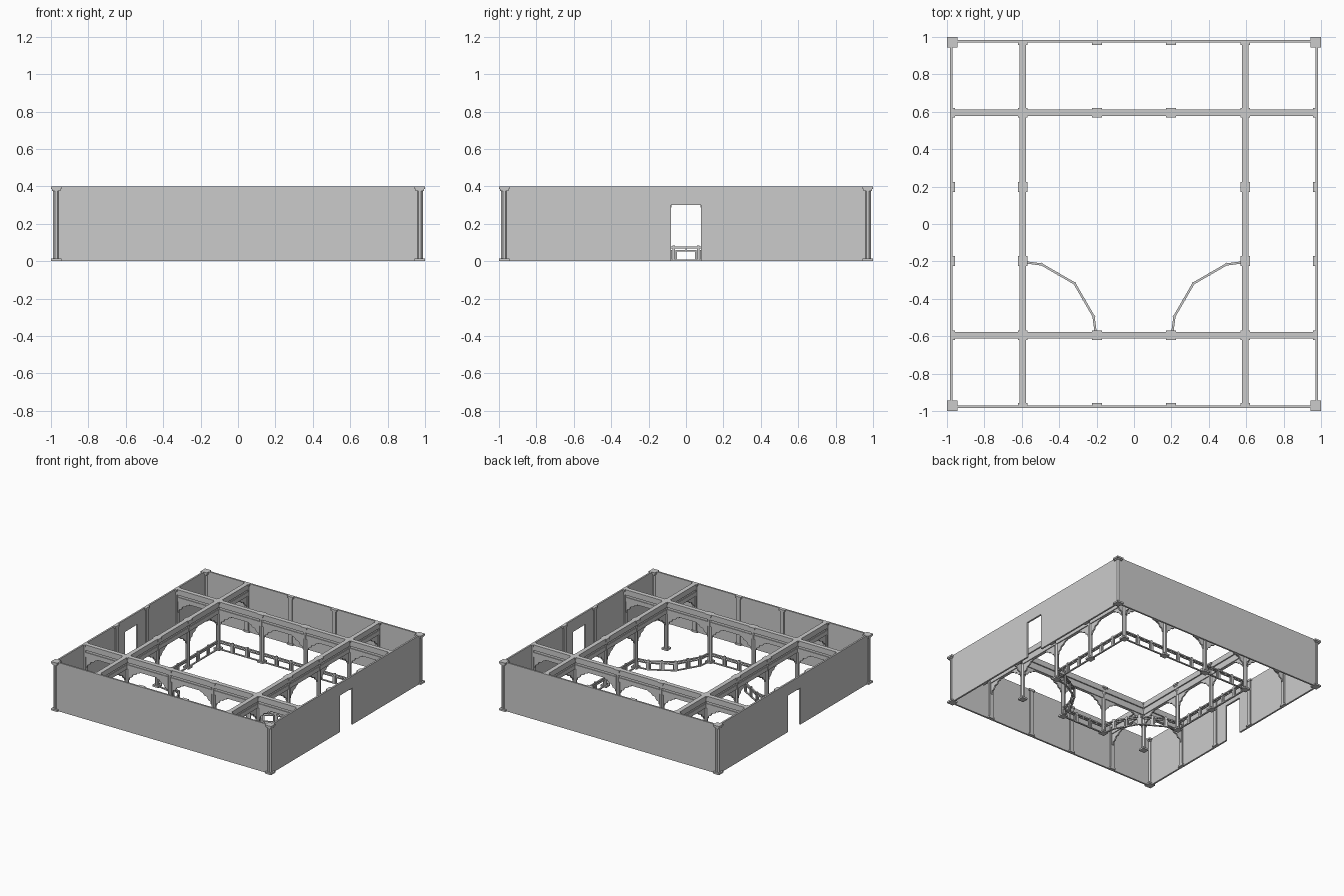
import bpy, bmesh, math
from mathutils import Matrix, Vector

cube = bpy.data.objects.get("Cube")
if cube:
    bpy.data.objects.remove(cube)

stone = bpy.data.materials.new("plain_grey")
stone.use_nodes = True
GREY = (0.6, 0.6, 0.6, 1)
stone.diffuse_color = GREY
stone.node_tree.nodes["Principled BSDF"].inputs["Base Color"].default_value = GREY

H, WALL, GRID, BAY = 0.4, 0.977, 0.595, 0.198
SIDES = (-1, 1)


def finish(name, bm):
    mesh = bpy.data.meshes.new(name)
    bmesh.ops.recalc_face_normals(bm, faces=bm.faces)
    bm.to_mesh(mesh)
    bm.free()
    mesh.materials.append(stone)
    obj = bpy.data.objects.new(name, mesh)
    bpy.context.collection.objects.link(obj)
    return obj


def box(bm, x, y, z0, z1, sx, sy, angle=0):
    m = (Matrix.Translation((x, y, (z0 + z1) / 2)) @ Matrix.Rotation(angle, 4, 'Z')
         @ Matrix.Diagonal((sx, sy, z1 - z0, 1)))
    bmesh.ops.create_cube(bm, size=1, matrix=m)


def bar(bm, p, q, z0, z1, width):
    """Straight bar in plan from p to q."""
    d = Vector(q) - Vector(p)
    c = (Vector(p) + Vector(q)) / 2
    box(bm, c.x, c.y, z0, z1, d.length, width, math.atan2(d.y, d.x))


def column(bm, x, y, radius, cap):
    m = Matrix.Translation((x, y, H / 2)) @ Matrix.Rotation(math.pi / 8, 4, 'Z')
    bmesh.ops.create_cone(bm, cap_ends=True, segments=8, radius1=radius,
                          radius2=radius, depth=H, matrix=m)
    box(bm, x, y, H - 0.014, H, cap, cap)
    box(bm, x, y, H - 0.024, H - 0.014, cap * 0.8, cap * 0.8)
    box(bm, x, y, 0, 0.014, cap, cap)


def bracket(bm, x, y, angle):
    """Stepped corbel reaching out from a column under the beam."""
    outline = [(0, .3), (.12, .3), (.12, .288), (.098, .284), (.086, .268),
               (.06, .262), (.048, .238), (.03, .232), (.024, .21), (0, .2)]
    m = Matrix.Translation((x, y, 0)) @ Matrix.Rotation(angle, 4, 'Z')
    f = bm.faces.new([bm.verts.new(m @ Vector((u, -0.006, z))) for u, z in outline])
    new = bmesh.ops.extrude_face_region(bm, geom=[f])["geom"]
    shift = m.to_3x3() @ Vector((0, 0.012, 0))
    bmesh.ops.translate(bm, vec=shift, verts=[v for v in new if isinstance(v, bmesh.types.BMVert)])


def railing(bm, p, q, panels):
    """Posts, handrail and a framed panel between each pair of posts."""
    p, q = Vector(p), Vector(q)
    d = (q - p) / panels
    u = d.normalized()
    bar(bm, p, q, 0.068, 0.078, 0.012)
    bar(bm, p, q, 0, 0.008, 0.012)
    for i in range(panels + 1):
        a = p + d * i
        box(bm, a.x, a.y, 0, 0.085, 0.014, 0.014, math.atan2(u.y, u.x))
        if i < panels:
            s, e = a + u * 0.014, a + d - u * 0.014
            bar(bm, s, e, 0.052, 0.06, 0.008)
            for c in (s, e):
                box(bm, c.x, c.y, 0.008, 0.06, 0.008, 0.008, math.atan2(u.y, u.x))
            c = (s + e) / 2
            box(bm, c.x, c.y, 0.06, 0.068, 0.008, 0.008, math.atan2(u.y, u.x))


# outer walls, the side walls with a doorway
for s, end in ((-1, "front"), (1, "back")):
    bm = bmesh.new()
    box(bm, 0, s * WALL, 0, H, 2 * WALL, 0.014)
    finish(end + "_wall", bm)
for s, side in ((1, "left"), (-1, "right")):
    bm = bmesh.new()
    for t in SIDES:
        bar(bm, (s * WALL, t * 0.08), (s * WALL, t * WALL), 0, H, 0.014)
    box(bm, s * WALL, 0, 0.3, H, 0.014, 0.16)
    finish(side + "_wall", bm)

# corner columns
bm = bmesh.new()
for s in SIDES:
    for t in SIDES:
        column(bm, s * 0.972, t * 0.972, 0.019, 0.056)
finish("corner_columns", bm)

# wall pilasters
bm = bmesh.new()
for s in SIDES:
    for t in (-GRID, -BAY, BAY, GRID):
        for x, y, a in ((s * 0.97, t, 0), (t, s * 0.97, math.pi / 2)):
            box(bm, x, y, 0, H, 0.022, 0.032, a)
            box(bm, x, y, H - 0.016, H, 0.028, 0.052, a)
            box(bm, x, y, 0, 0.014, 0.028, 0.052, a)
finish("wall_pilasters", bm)

# inner columns around the court
bm = bmesh.new()
spots = {(s * GRID, t) for s in SIDES for t in (-GRID, -BAY, BAY, GRID)}
spots |= {(y, x) for x, y in spots}
for x, y in sorted(spots):
    column(bm, x, y, 0.018, 0.052)
finish("court_columns", bm)

# double beams crossing from wall to wall
bm = bmesh.new()
for s in SIDES:
    for z0, z1, w in ((0.355, H, 0.036), (0.335, 0.355, 0.016), (0.3, 0.335, 0.026)):
        box(bm, s * GRID, 0, z0, z1, w, 2 * WALL)
        box(bm, 0, s * GRID, z0, z1, 2 * WALL, w)
finish("cross_beams", bm)

# corbels on both sides of every column and at the walls
bm = bmesh.new()
for s in SIDES:
    for t in (-GRID, -BAY, BAY, GRID):
        for k in (0, 1):
            bracket(bm, t, s * GRID, k * math.pi)
            bracket(bm, s * GRID, t, (k + 0.5) * math.pi)
    for t in SIDES:
        bracket(bm, s * WALL, t * GRID, math.pi * (s > 0))
        bracket(bm, t * GRID, s * WALL, -s * math.pi / 2)
finish("corbels", bm)

# straight railings between the court columns
bm = bmesh.new()
for a, b in ((-GRID, -BAY), (-BAY, BAY), (BAY, GRID)):
    railing(bm, (a, GRID), (b, GRID), 3)
    if a > -GRID:
        for s in SIDES:
            railing(bm, (s * GRID, a), (s * GRID, b), 3)
railing(bm, (-BAY, -GRID), (BAY, -GRID), 3)
finish("court_railings", bm)

# curved railings across the two front corners
bm = bmesh.new()
for s in SIDES:
    pts = []
    for deg in (90, 75, 45, 15, 0):
        a = math.radians(deg)
        pts.append((s * (-GRID + 0.392 * math.cos(a)), -GRID + 0.392 * math.sin(a)))
    for p, q, n in zip(pts, pts[1:], (1, 2, 2, 1)):
        railing(bm, p, q, n)
finish("curved_railings", bm)
